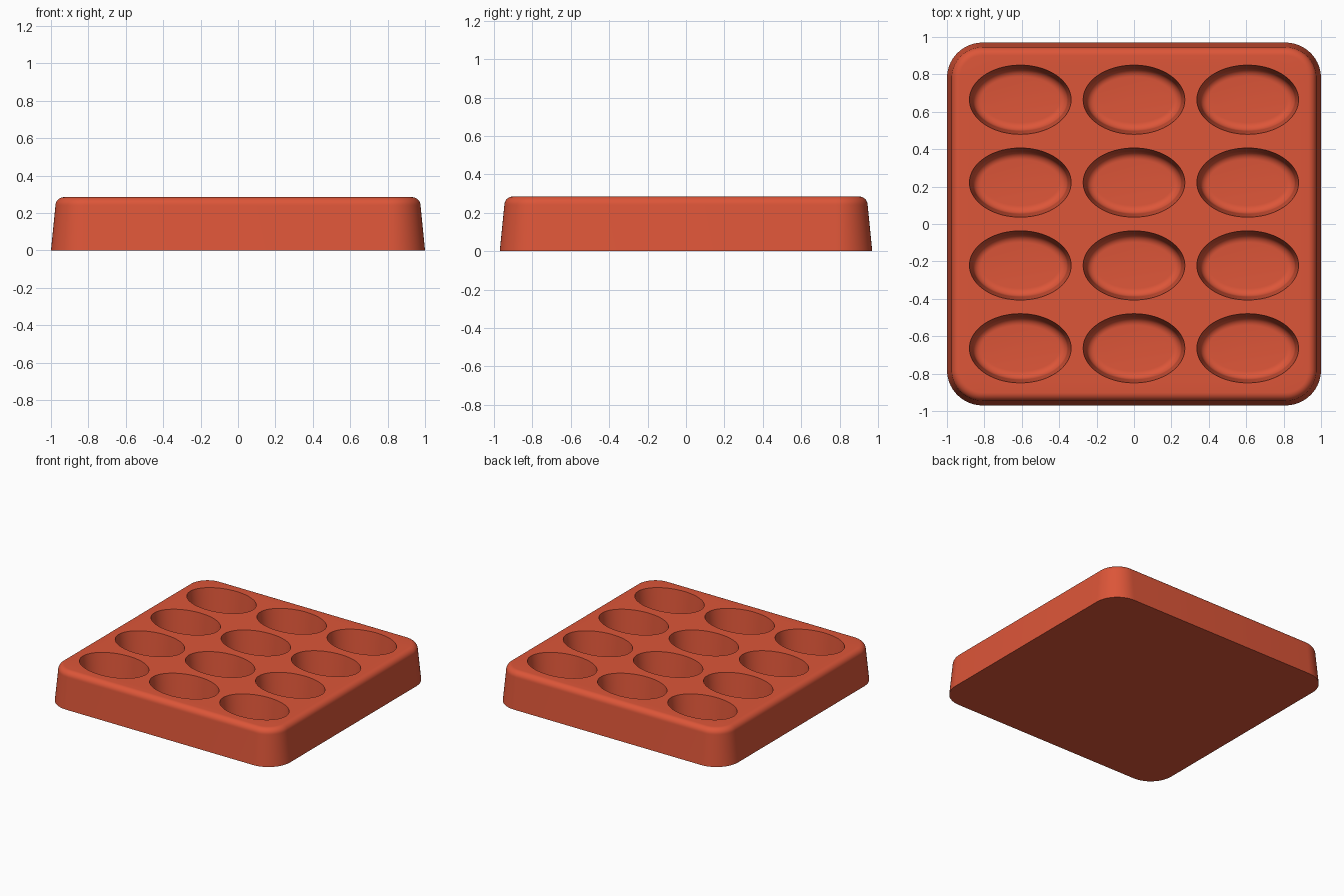
import bpy
import bmesh
from math import cos, sin, pi, radians

if "Cube" in bpy.data.objects:
    bpy.data.objects.remove(bpy.data.objects["Cube"], do_unlink=True)

HALF_X, HALF_Y, HEIGHT = 1.0, 0.97, 0.285
CORNER, DRAFT = 0.19, 0.1
CUP_RX, CUP_RY, CUP_DEPTH = 0.272, 0.185, 0.22

clay = bpy.data.materials.new("terracotta_red")
clay.use_nodes = True
clay.diffuse_color = (0.72, 0.092, 0.04, 1)
clay.node_tree.nodes["Principled BSDF"].inputs["Base Color"].default_value = clay.diffuse_color


def rounded_rect(inset, z, steps=14):
    """Outline of the tray, offset inwards by inset."""
    r = CORNER - inset
    pts = []
    for i, (sx, sy) in enumerate([(1, 1), (-1, 1), (-1, -1), (1, -1)]):
        for k in range(steps + 1):
            a = (i + k / steps) * pi / 2
            pts.append((sx * (HALF_X - CORNER) + r * cos(a),
                        sy * (HALF_Y - CORNER) + r * sin(a), z))
    return pts


def ellipse(cx, cy, inset, z, steps=72):
    return [(cx + (CUP_RX - inset) * cos(2 * pi * k / steps),
             cy + (CUP_RY - inset) * sin(2 * pi * k / steps), z) for k in range(steps)]


def fillet(inset, z, radius, direction, steps=8):
    """Quarter-round (inset, z) pairs running from a wall to a level face."""
    return [(inset + radius * (1 - cos(k / steps * pi / 2)),
             z + direction * radius * sin(k / steps * pi / 2)) for k in range(steps + 1)]


def loft(bm, outlines):
    rings = [[bm.verts.new(p) for p in outline] for outline in outlines]
    n = len(rings[0])
    for a, b in zip(rings, rings[1:]):
        for i in range(n):
            j = (i + 1) % n
            bm.faces.new((a[i], a[j], b[j], b[i]))
    return rings


bm = bmesh.new()

# Drafted outer walls with a rounded top edge, closed underneath
edge_r = 0.045
wall_top = HEIGHT - edge_r
profile = [(0, 0)] + fillet(DRAFT * wall_top, wall_top, edge_r, 1)
outer = loft(bm, [rounded_rect(i, z) for i, z in profile])
bm.faces.new(outer[0])

# Twelve oval cups with drafted walls and rounded floors
floor_r = 0.045
wall_depth = CUP_DEPTH - floor_r
cup_profile = [(0, HEIGHT)] + fillet(DRAFT * wall_depth, HEIGHT - wall_depth, floor_r, -1)
for col in (-1, 0, 1):
    for row in (-1.5, -0.5, 0.5, 1.5):
        cup = loft(bm, [ellipse(col * 0.608, row * 0.443, i, z) for i, z in cup_profile])
        bm.faces.new(cup[-1])

# Top deck filled between the tray edge and the cup rims
rim_edges = [e for e in bm.edges if len(e.link_faces) == 1]
bmesh.ops.triangle_fill(bm, use_beauty=True, edges=rim_edges, normal=(0, 0, 1))
bmesh.ops.recalc_face_normals(bm, faces=bm.faces[:])

mesh = bpy.data.meshes.new("cup_tray")
bm.to_mesh(mesh)
bm.free()
mesh.materials.append(clay)
tray = bpy.data.objects.new("cup_tray", mesh)
bpy.context.collection.objects.link(tray)

bpy.ops.object.select_all(action="DESELECT")
tray.select_set(True)
bpy.context.view_layer.objects.active = tray
bpy.ops.object.shade_smooth_by_angle(angle=radians(35))
